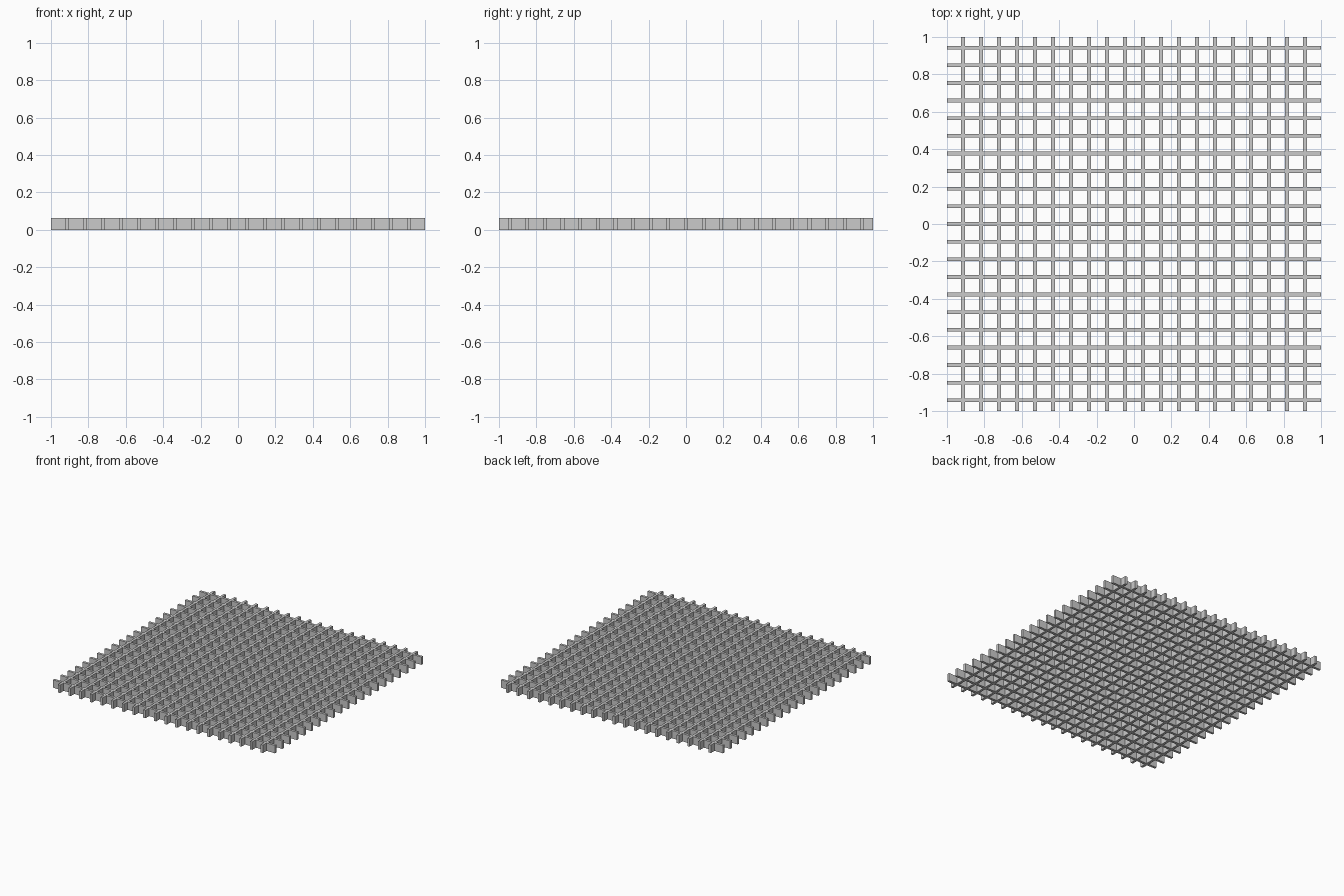
import bpy

if "Cube" in bpy.data.objects:
    bpy.data.objects.remove(bpy.data.objects["Cube"])

HEIGHT = 0.064
THICK = 0.02
LENGTH = 2.0


def bar_row(name, axis, count, spacing):
    """A row of upright flat bars, repeated along axis (0 = x, 1 = y)."""
    start = -spacing * (count - 1) / 2
    loc = [0, 0, HEIGHT / 2]
    loc[axis] = start
    bpy.ops.mesh.primitive_cube_add(size=1, location=loc)
    bar = bpy.context.object
    bar.name = name
    size = [LENGTH, LENGTH, HEIGHT]
    size[axis] = THICK
    bar.scale = size
    bpy.ops.object.transform_apply(location=False, rotation=False, scale=True)
    arr = bar.modifiers.new("repeat", 'ARRAY')
    arr.count = count
    arr.use_relative_offset = False
    arr.use_constant_offset = True
    offset = [0, 0, 0]
    offset[axis] = spacing
    arr.constant_offset_displace = offset
    return bar


# Bars running front to back, then bars running side to side
bar_row("lengthwise_bars", 0, 20, 0.0962)
bar_row("crosswise_bars", 1, 21, 0.0943)
